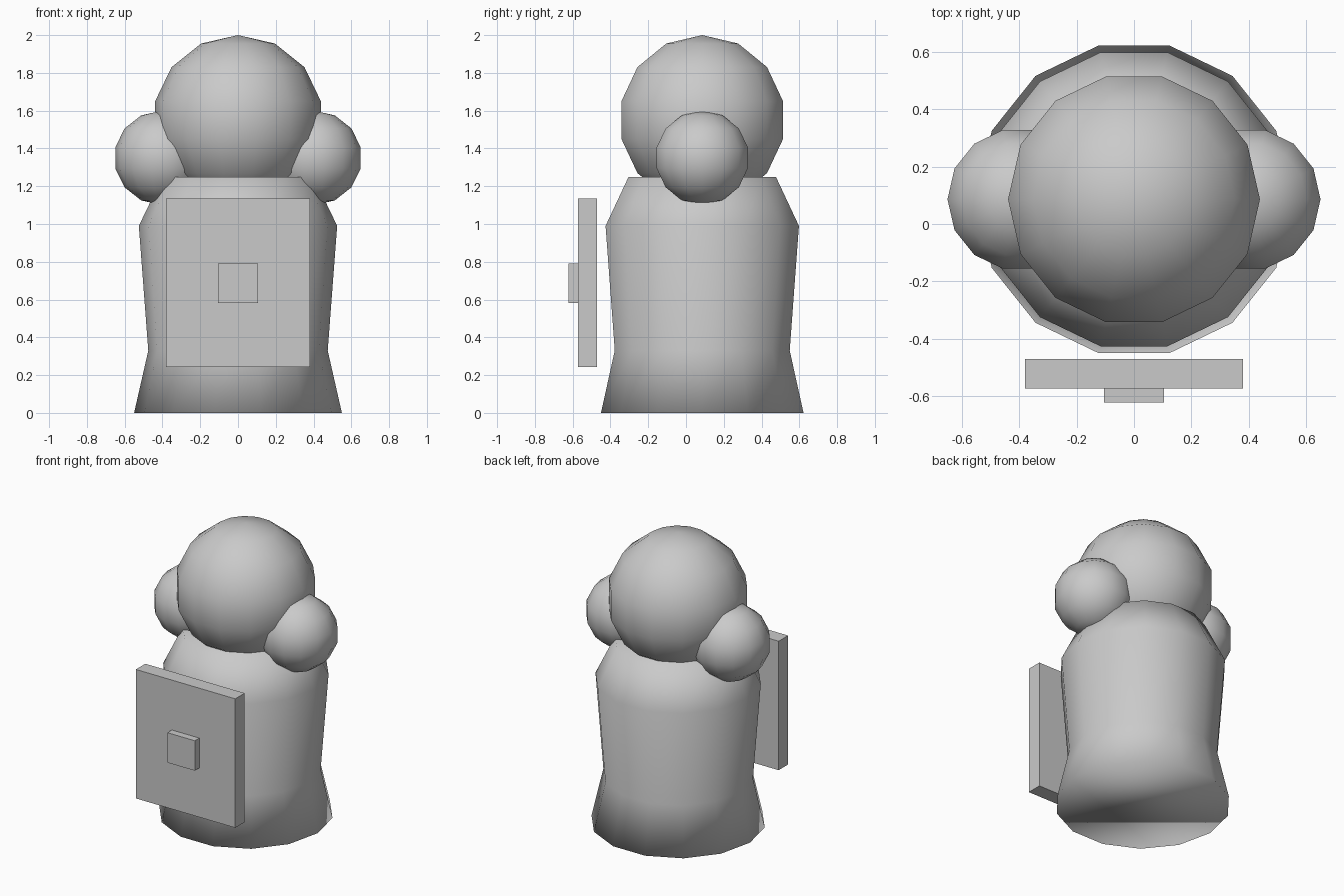
import bpy, bmesh, math

if "Cube" in bpy.data.objects:
    bpy.data.objects.remove(bpy.data.objects["Cube"])

grey = bpy.data.materials.new("plain grey")
grey.diffuse_color = (0.59, 0.59, 0.59, 1)
grey.use_nodes = True
grey.node_tree.nodes["Principled BSDF"].inputs["Base Color"].default_value = grey.diffuse_color
SIDES = 14
CY = 0.086  # depth of the figure's vertical axis


def finish(name, bm, smooth):
    bmesh.ops.recalc_face_normals(bm, faces=bm.faces)
    mesh = bpy.data.meshes.new(name)
    for f in bm.faces:
        f.smooth = smooth
    bm.to_mesh(mesh)
    bm.free()
    mesh.materials.append(grey)
    ob = bpy.data.objects.new(name, mesh)
    bpy.context.collection.objects.link(ob)
    return ob


def lathe(name, profile, x=0.0):
    """Spin (radius, z) points about a vertical axis, capping open ends."""
    bm = bmesh.new()
    rings = []
    for r, z in profile:
        n = 1 if r < 1e-5 else SIDES
        rings.append([bm.verts.new((x + r * math.cos(2 * math.pi * i / SIDES),
                                    CY + r * math.sin(2 * math.pi * i / SIDES), z))
                      for i in range(n)])
    for a, b in zip(rings, rings[1:]):
        for i in range(SIDES):
            j = (i + 1) % SIDES
            if len(a) == 1:
                bm.faces.new((a[0], b[j], b[i]))
            elif len(b) == 1:
                bm.faces.new((a[i], a[j], b[0]))
            else:
                bm.faces.new((a[i], a[j], b[j], b[i]))
    for ring in (rings[0], rings[-1]):
        if len(ring) > 1:
            bm.faces.new(ring)
    return finish(name, bm, True)


def ball(name, radius, height, z, x=0.0, rings=7):
    steps = [math.pi * k / rings for k in range(rings + 1)]
    return lathe(name, [(radius * math.sin(t), z - height * math.cos(t)) for t in steps], x)


def box(name, lo, hi):
    bm = bmesh.new()
    bmesh.ops.create_cube(bm, size=1)
    for v in bm.verts:
        v.co = [(a + b) / 2 + c * (b - a) for a, b, c in zip(lo, hi, v.co)]
    return finish(name, bm, False)


# Flared body with a narrow waist and sloping shoulders
lathe("body", [(0.55, 0), (0.475, 0.33), (0.525, 0.99), (0.40, 1.25)])

# Head and the two side balls
ball("head", 0.45, 0.45, 1.55)
for side, x in (("left", -0.402), ("right", 0.402)):
    ball(side + "_side_ball", 0.254, 0.25, 1.35, x)

# Board held in front, with a small square boss
box("front_board", (-0.38, -0.573, 0.243), (0.38, -0.47, 1.135))
box("board_boss", (-0.105, -0.622, 0.583), (0.105, -0.573, 0.79))
